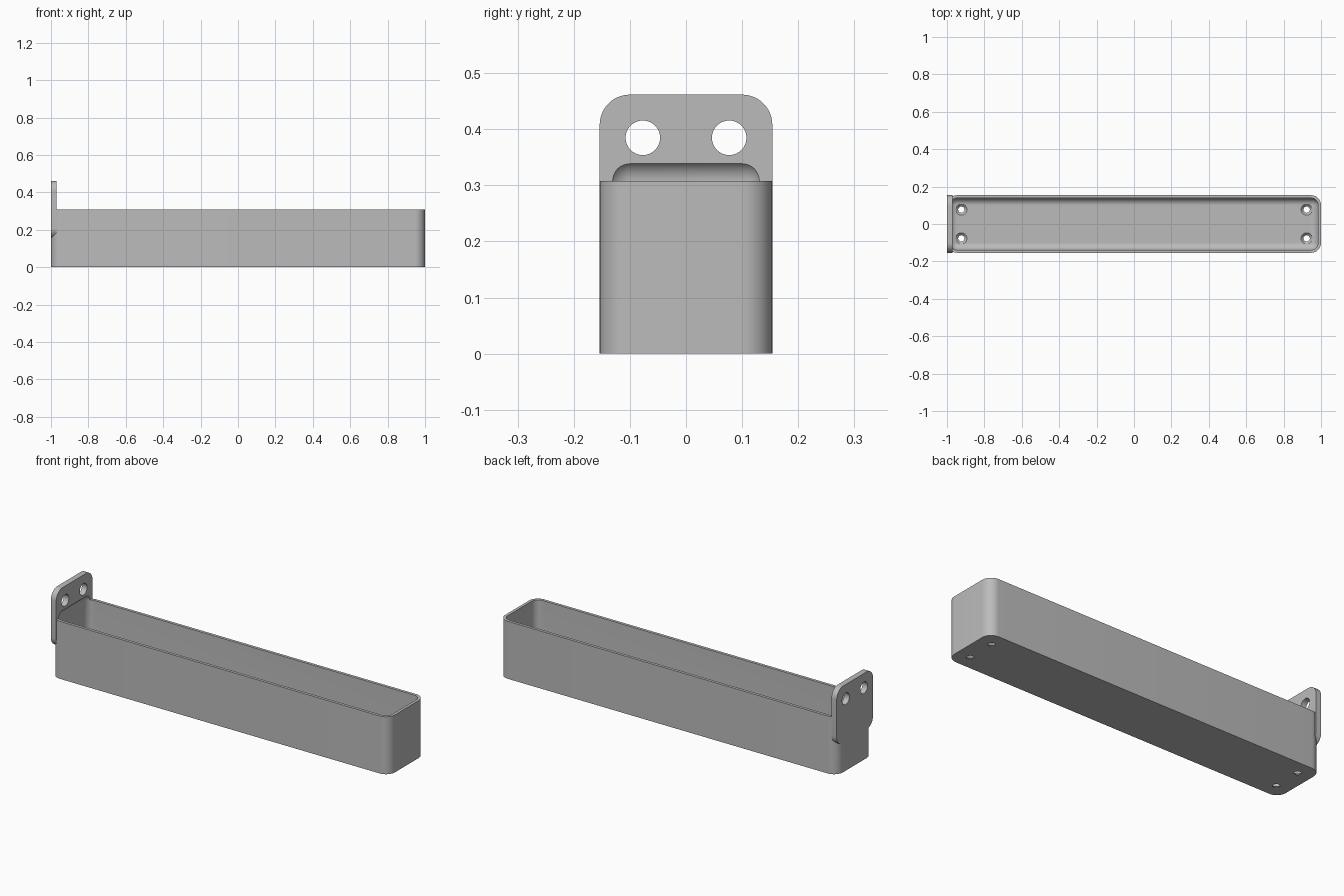
import bpy
import bmesh
from math import radians
from mathutils import Matrix, Vector

S = 1 / 65          # design unit -> scene unit
L, W, H = 65, 10, 20  # half length, half width, tray height
R, WALL = 3.5, 1.0

if "Cube" in bpy.data.objects:
    bpy.data.objects.remove(bpy.data.objects["Cube"])

grey = bpy.data.materials.new("plain grey")
grey.use_nodes = True
grey.diffuse_color = (0.5, 0.5, 0.5, 1)
grey.node_tree.nodes["Principled BSDF"].inputs["Base Color"].default_value = (0.5, 0.5, 0.5, 1)


def finish(name, bm):
    bmesh.ops.scale(bm, vec=(S, S, S), verts=bm.verts)
    bmesh.ops.recalc_face_normals(bm, faces=bm.faces)
    mesh = bpy.data.meshes.new(name)
    bm.to_mesh(mesh)
    bm.free()
    mesh.materials.append(grey)
    obj = bpy.data.objects.new(name, mesh)
    bpy.context.scene.collection.objects.link(obj)
    return obj


def rounded_box(name, lo, hi, radius, axis=None):
    """Box with rounded edges: only those along one axis, or all of them."""
    lo, hi = Vector(lo), Vector(hi)
    bm = bmesh.new()
    bmesh.ops.create_cube(bm, size=1)
    bmesh.ops.scale(bm, vec=hi - lo, verts=bm.verts)
    bmesh.ops.translate(bm, vec=(lo + hi) / 2, verts=bm.verts)
    edges = [e for e in bm.edges if axis is None or
             abs((e.verts[0].co - e.verts[1].co)[axis]) > 0.01]
    bmesh.ops.bevel(bm, geom=edges, offset=radius, segments=12, profile=0.5,
                    affect='EDGES', clamp_overlap=True)
    return finish(name, bm)


def cone(name, centre, r1, r2, depth, axis='Z'):
    bm = bmesh.new()
    turn = Matrix.Rotation(radians(90), 4, 'Y') if axis == 'X' else Matrix()
    bmesh.ops.create_cone(bm, cap_ends=True, segments=40, radius1=r1, radius2=r2,
                          depth=depth, matrix=Matrix.Translation(centre) @ turn)
    return finish(name, bm)


def boolean(target, tool, operation):
    mod = target.modifiers.new(operation.lower(), 'BOOLEAN')
    mod.object, mod.operation, mod.solver = tool, operation, 'EXACT'
    bpy.context.view_layer.objects.active = target
    bpy.ops.object.modifier_apply(modifier=mod.name)
    bpy.data.objects.remove(tool)


# Tray body with rounded upright corners, joined to the mounting plate
tray = rounded_box("tray_with_mounting_plate", (-L, -W, 0), (L, W, H), R, axis=2)
plate = rounded_box("mounting_plate", (-L, -W, 10), (-L + 2, W, 30), R, axis=0)
boolean(tray, plate, 'UNION')

# Hollow with soft edges; its top dishes slightly into the plate
r = R - WALL
cavity = rounded_box("cavity", (-L + WALL, -W + WALL, WALL),
                     (L - WALL, W - WALL, H + r), r)
boolean(tray, cavity, 'DIFFERENCE')

for side in (-1, 1):
    # Screw holes through the plate
    boolean(tray, cone("plate_hole", (-L + 1, 5 * side, 25), 2, 2, 6, 'X'), 'DIFFERENCE')
    # Countersunk holes through the floor
    for end in (-1, 1):
        boolean(tray, cone("floor_hole", (60 * end, 5 * side, 0.55), 0.95, 2.05, 1.1),
                'DIFFERENCE')
        boolean(tray, cone("floor_drill", (60 * end, 5 * side, 0), 1.1, 1.1, 1),
                'DIFFERENCE')

# Smooth the curves, keep the sharp edges
bpy.ops.object.select_all(action='DESELECT')
tray.select_set(True)
bpy.context.view_layer.objects.active = tray
bpy.ops.object.shade_smooth_by_angle(angle=radians(30))
